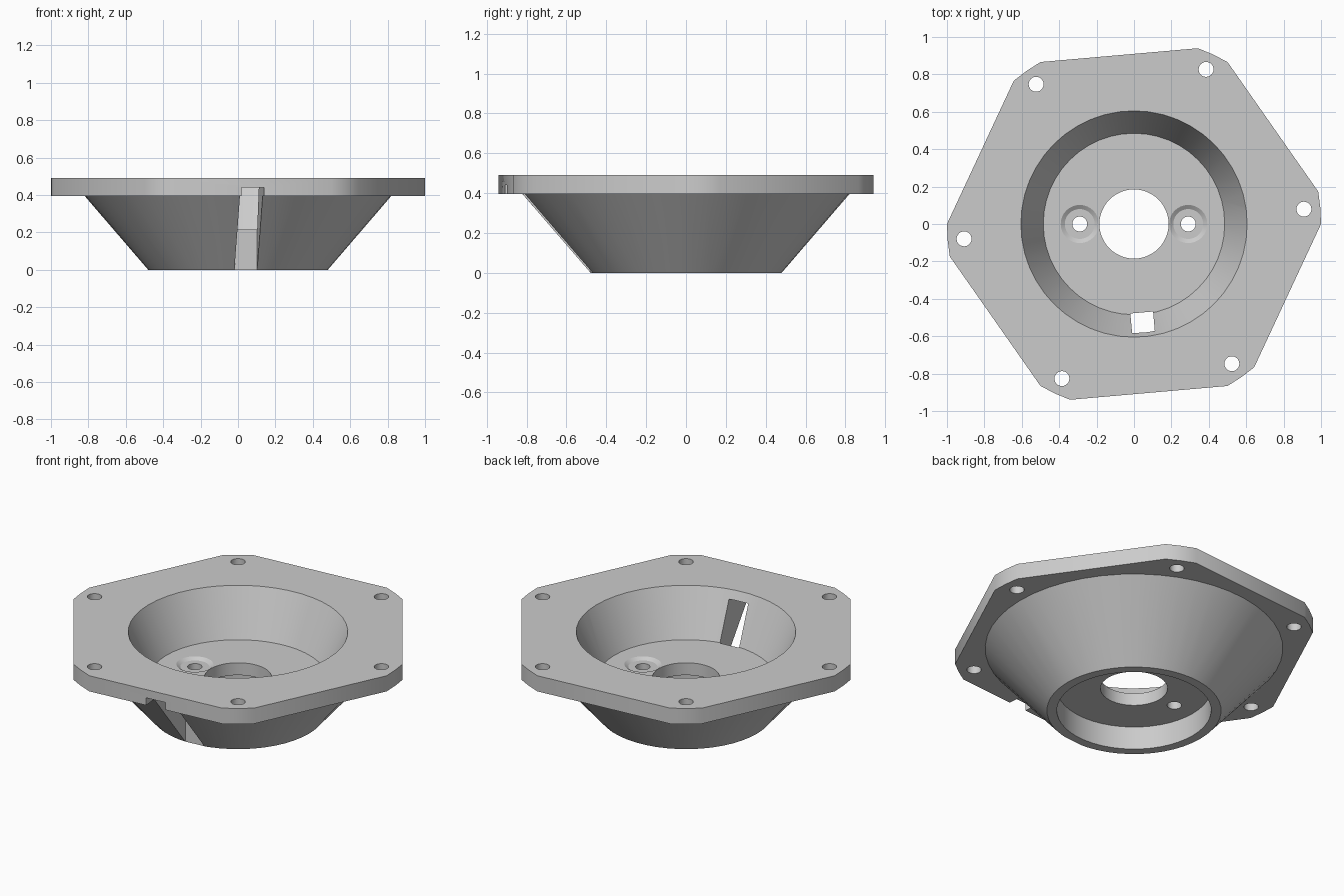
import bpy, bmesh, math
from mathutils import Matrix

if "Cube" in bpy.data.objects:
    bpy.data.objects.remove(bpy.data.objects["Cube"], do_unlink=True)

TURN = math.radians(5)      # twist of the plate and slot about z
PLATE_LOW, PLATE_TOP = 0.395, 0.49
FLOOR, CEILING = 0.215, 0.14
BOLT_ANGLES = [TURN + k * math.pi / 3 for k in range(6)]


def make_object(name, bm):
    bmesh.ops.recalc_face_normals(bm, faces=bm.faces)
    mesh = bpy.data.meshes.new(name)
    bm.to_mesh(mesh)
    bm.free()
    obj = bpy.data.objects.new(name, mesh)
    bpy.context.collection.objects.link(obj)
    return obj


def frustum(name, r_low, r_high, z_low, z_high, x=0, y=0, sides=48):
    bm = bmesh.new()
    bmesh.ops.create_cone(
        bm, cap_ends=True, segments=sides, radius1=r_low, radius2=r_high,
        depth=z_high - z_low,
        matrix=Matrix.Translation((x, y, (z_low + z_high) / 2)))
    return make_object(name, bm)


def combine(target, other, operation):
    mod = target.modifiers.new(other.name, 'BOOLEAN')
    mod.object, mod.operation, mod.solver = other, operation, 'EXACT'
    bpy.context.view_layer.objects.active = target
    bpy.ops.object.modifier_apply(modifier=mod.name)
    bpy.data.objects.remove(other, do_unlink=True)


# Six-sided plate with softened corners
bm = bmesh.new()
rim = []
for angle in BOLT_ANGLES:
    for step in (-1, 0, 1):
        a = angle + step * TURN
        rim.append(bm.verts.new((math.cos(a), math.sin(a), PLATE_LOW)))
base = bm.faces.new(rim)
grown = bmesh.ops.extrude_face_region(bm, geom=[base])
top = [v for v in grown["geom"] if isinstance(v, bmesh.types.BMVert)]
bmesh.ops.translate(bm, verts=top, vec=(0, 0, PLATE_TOP - PLATE_LOW))
flange = make_object("flanged_housing", bm)

# Conical body, its tip buried slightly in the plate
slope = (0.82 - 0.48) / PLATE_LOW
body_top = PLATE_LOW + 0.03
combine(flange, frustum("conical_body", 0.48, 0.48 + slope * body_top,
                        0, body_top), 'UNION')

# Tapered bowl, underside recess and centre bore
bowl_slope = (0.605 - 0.485) / (PLATE_TOP - FLOOR)
over = 0.05
cutters = [
    frustum("bowl_cut", 0.485, 0.605 + bowl_slope * over, FLOOR, PLATE_TOP + over),
    frustum("underside_cut", 0.425, 0.425, -over, CEILING),
    frustum("bore_cut", 0.185, 0.185, CEILING - over, FLOOR + over),
]

# Pair of dished screw seats in the floor
for side in (-1, 1):
    x = side * 0.29
    cutters.append(frustum("seat_cut", 0.08, 0.124, FLOOR - 0.015,
                           FLOOR + 0.015, x, sides=32))
    cutters.append(frustum("screw_cut", 0.04, 0.04, CEILING - over,
                           FLOOR + over, x, sides=24))

# Bolt holes around the plate
for a in BOLT_ANGLES:
    cutters.append(frustum("bolt_cut", 0.04, 0.04, PLATE_LOW - over, PLATE_TOP + over,
                           0.912 * math.cos(a), 0.912 * math.sin(a), 24))

# Radial cable slot at the front
inner, outer, slot_top = 0.475, 1.1, 0.44
bm = bmesh.new()
bmesh.ops.create_cube(bm, size=1, matrix=(
    Matrix.Rotation(TURN, 4, 'Z')
    @ Matrix.Translation((0, -(inner + outer) / 2, (slot_top - over) / 2))
    @ Matrix.Diagonal((0.122, outer - inner, slot_top + over, 1))))
cutters.append(make_object("slot_cut", bm))

for cutter in cutters:
    combine(flange, cutter, 'DIFFERENCE')

# Single grey finish
grey = bpy.data.materials.new("plain_grey")
colour = (0.6, 0.6, 0.6, 1)
grey.use_nodes = True
grey.diffuse_color = colour
grey.node_tree.nodes["Principled BSDF"].inputs["Base Color"].default_value = colour
flange.data.materials.clear()
flange.data.materials.append(grey)
for face in flange.data.polygons:
    face.material_index = 0

bpy.ops.object.select_all(action='DESELECT')
flange.select_set(True)
bpy.context.view_layer.objects.active = flange
bpy.ops.object.shade_smooth_by_angle(angle=math.radians(28))
